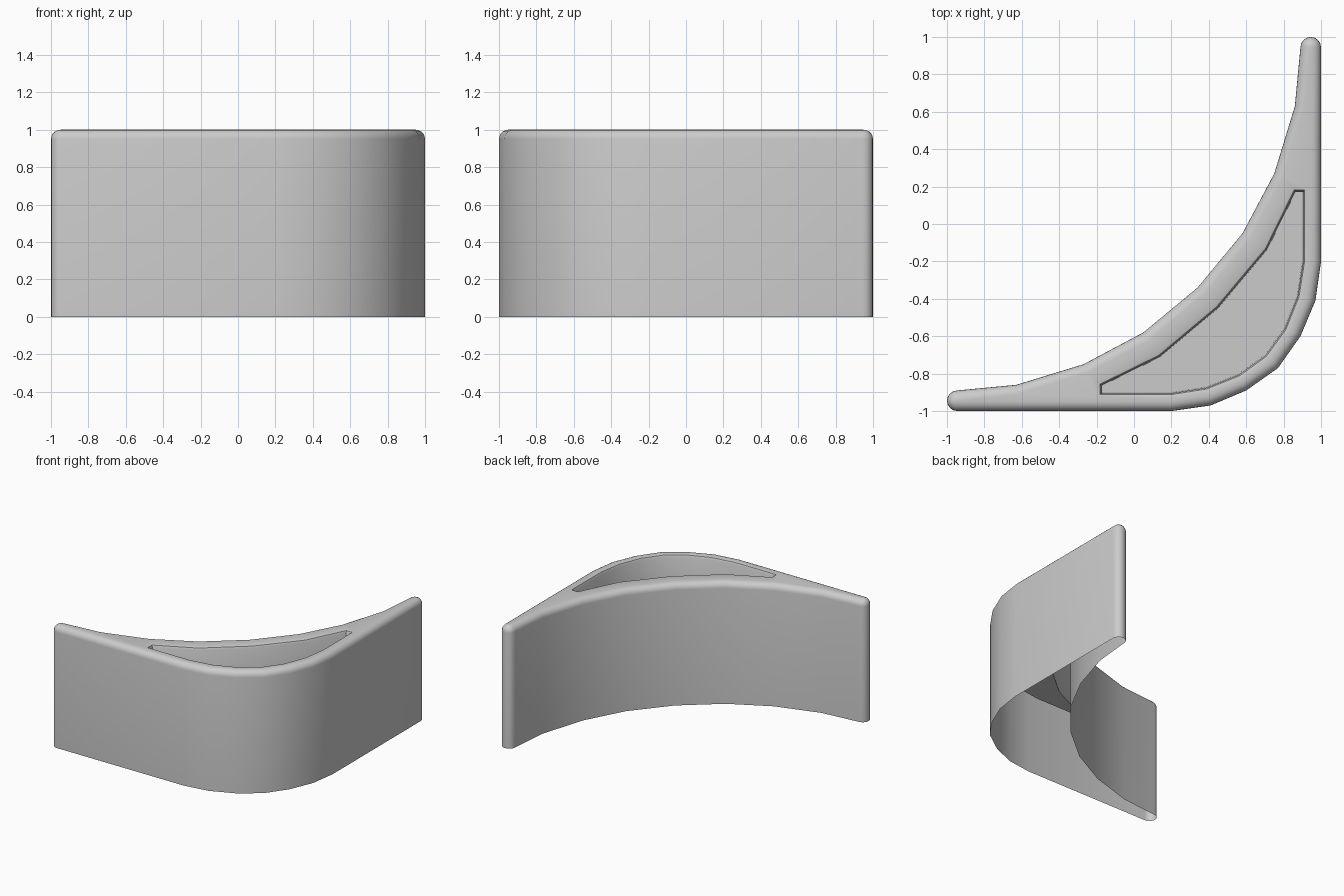
import bpy, bmesh
from math import sin, cos, pi
from mathutils import Vector

if "Cube" in bpy.data.objects:
    bpy.data.objects.remove(bpy.data.objects["Cube"])


def mirrored(half):
    """Complete an outline by reflecting across the diagonal y = -x."""
    other = [(-y, -x) for x, y in reversed(half)]
    if (Vector(half[-1]) - Vector(other[0])).length < 1e-4:
        other = other[1:]
    return half + other


def offset(pts, d):
    """Move a counter-clockwise outline inwards by d with mitred corners."""
    out, n = [], len(pts)
    for i in range(n):
        p = Vector(pts[i])
        a = (p - Vector(pts[i - 1])).normalized()
        b = (Vector(pts[(i + 1) % n]) - p).normalized()
        na, nb = Vector((-a.y, a.x)), Vector((-b.y, b.x))
        out.append(p + (na + nb) * (d / max(0.3, 1 + na.dot(nb))))
    return out


def ring(bm, pts, z):
    return [bm.verts.new((p[0], p[1], z)) for p in pts]


def skin(bm, rings):
    for lo, hi in zip(rings, rings[1:]):
        n = len(lo)
        for i in range(n):
            j = (i + 1) % n
            bm.faces.new((lo[i], lo[j], hi[j], hi[i]))


# Crescent outline: rounded tip, straight side and rounded outer corner
R = 0.055
tip = [(-1 + R + R * cos(a), -1 + R + R * sin(a))
       for a in [pi / 2 + pi * k / 8 for k in range(9)]]
front = tip + [(0.2, -1), (0.41, -0.97), (0.6, -0.89), (0.77, -0.77)]
outer = mirrored(front)
inner = mirrored([(0.86, 0.63), (0.75, 0.27), (0.58, -0.05), (0.34, -0.34)])
outline = outer + inner

# Recess outline
recess_outer = mirrored([(-0.185, -0.915), (0.2, -0.915), (0.39, -0.885),
                         (0.565, -0.815), (0.71, -0.71)])
recess_inner = mirrored([(0.855, 0.185), (0.70, -0.13), (0.44, -0.44)])
recess = recess_outer + recess_inner

bm = bmesh.new()

# Outer wall, open underneath, with a rounded top edge
r = 0.05
rings = [ring(bm, outline, 0)]
for k in range(6):
    a = pi / 2 * k / 5
    rings.append(ring(bm, offset(outline, r * (1 - cos(a))), 1 - r + r * sin(a)))
skin(bm, rings)

# Recess with a softened lip, steep sides and a flat floor
lip = [(-0.008, 1.0), (0.003, 0.996), (0.01, 0.98), (0.014, 0.59)]
wells = [ring(bm, offset(recess, d), z) for d, z in lip]
skin(bm, wells)
bm.faces.new(wells[-1])

# Flat rim between wall and recess
edges = []
for loop in (rings[-1], wells[0]):
    edges += [bm.edges.get((loop[i - 1], loop[i])) for i in range(len(loop))]
fill = bmesh.ops.triangle_fill(bm, edges=edges, use_beauty=True,
                               normal=(0, 0, 1))
for f in fill["geom"]:
    if isinstance(f, bmesh.types.BMFace):
        f.normal_update()
        if f.normal.z < 0:
            f.normal_flip()

mesh = bpy.data.meshes.new("corner_planter")
bm.to_mesh(mesh)
bm.free()
planter = bpy.data.objects.new("corner_planter", mesh)
bpy.context.collection.objects.link(planter)
bpy.context.view_layer.objects.active = planter
planter.select_set(True)
bpy.ops.object.shade_smooth_by_angle(angle=0.6)
